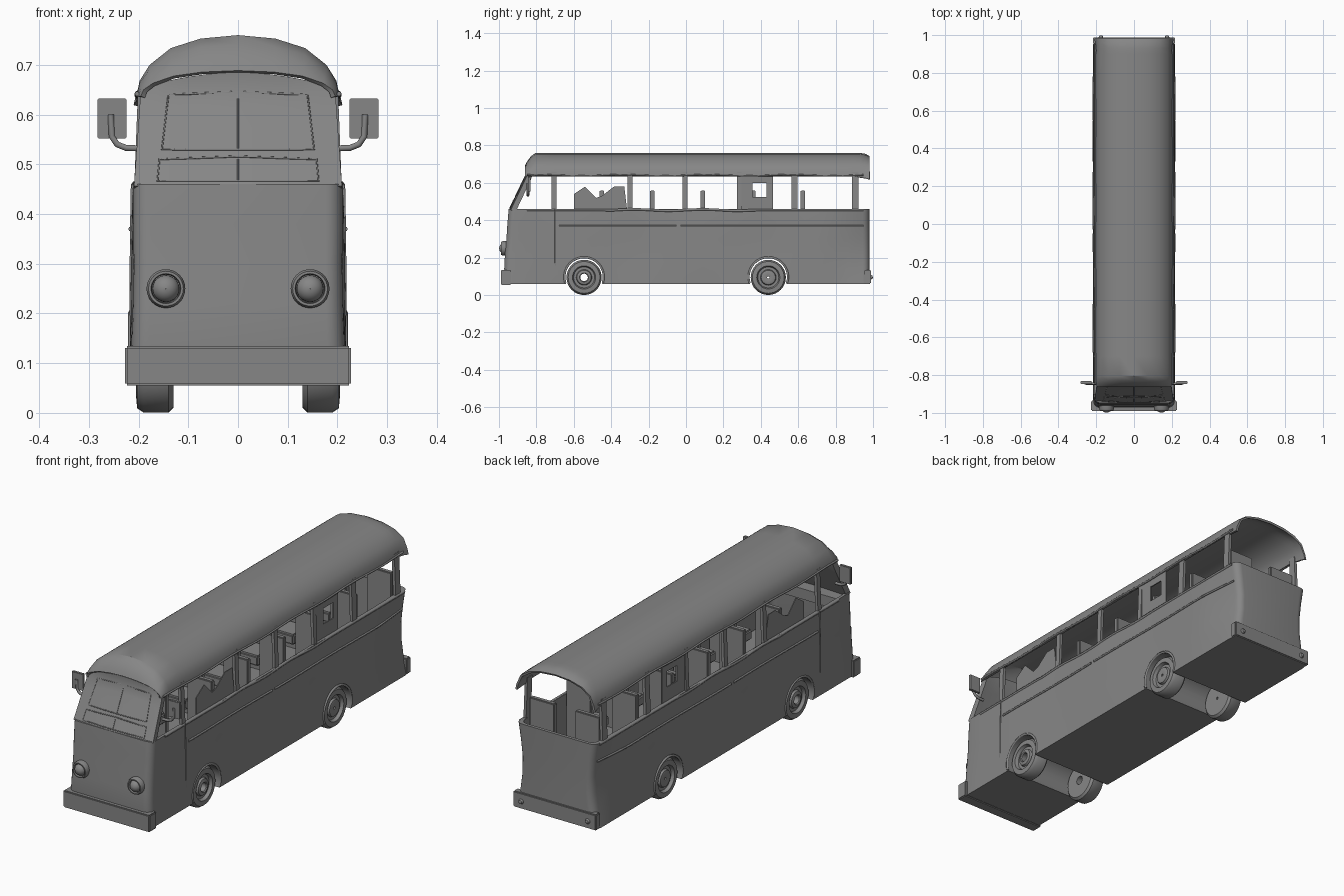
import bpy, bmesh, math
from mathutils import Vector

if "Cube" in bpy.data.objects:
    bpy.data.objects.remove(bpy.data.objects["Cube"])

GREY = bpy.data.materials.new('dark_grey')
GREY.diffuse_color = (0.24, 0.24, 0.24, 1)
GREY.use_nodes = True
GREY.node_tree.nodes["Principled BSDF"].inputs["Base Color"].default_value = GREY.diffuse_color


def smooth(ob, angle=35):
    bpy.ops.object.select_all(action='DESELECT')
    ob.select_set(True)
    bpy.context.view_layer.objects.active = ob
    bpy.ops.object.shade_smooth_by_angle(angle=math.radians(angle))


def finish(bm, name):
    bmesh.ops.recalc_face_normals(bm, faces=bm.faces)
    me = bpy.data.meshes.new(name)
    bm.to_mesh(me)
    bm.free()
    me.materials.append(GREY)
    ob = bpy.data.objects.new(name, me)
    bpy.context.collection.objects.link(ob)
    smooth(ob)
    return ob


def modify(ob, kind, **props):
    m = ob.modifiers.new(kind.title(), kind)
    for k, v in props.items():
        setattr(m, k, v)
    bpy.context.view_layer.objects.active = ob
    bpy.ops.object.modifier_apply(modifier=m.name)
    smooth(ob)


def box(name, x, y, z, bevel=0.0, lean=0.0):
    """Box from (min, max) pairs; lean shifts the top along x."""
    bm = bmesh.new()
    bmesh.ops.create_cube(bm, size=1)
    for v in bm.verts:
        top = v.co.z > 0
        v.co = (x[v.co.x > 0] + (lean if top else 0), y[v.co.y > 0], z[top])
    if bevel:
        bmesh.ops.bevel(bm, geom=bm.edges[:], offset=bevel, segments=2, affect='EDGES')
    return finish(bm, name)


def loft(name, rings, closed=True, caps=False):
    bm = bmesh.new()
    vs = [[bm.verts.new(p) for p in r] for r in rings]
    n = len(vs[0])
    for a, b in zip(vs, vs[1:]):
        for i in range(n if closed else n - 1):
            j = (i + 1) % n
            bm.faces.new((a[i], a[j], b[j], b[i]))
    if caps:
        bm.faces.new(vs[0])
        bm.faces.new(vs[-1])
    return finish(bm, name)


def tube(name, pts, r, cyclic=False):
    cu = bpy.data.curves.new(name, 'CURVE')
    cu.dimensions = '3D'
    cu.bevel_depth = r
    cu.bevel_resolution = 1
    cu.use_fill_caps = True
    cu.materials.append(GREY)
    sp = cu.splines.new('POLY')
    sp.points.add(len(pts) - 1)
    for p, c in zip(sp.points, pts):
        p.co = (*c, 1)
    sp.use_cyclic_u = cyclic
    ob = bpy.data.objects.new(name, cu)
    bpy.context.collection.objects.link(ob)
    return ob


def lathe(name, profile, centre, axis='x', n=32, sign=1):
    """Revolve (radius, offset) points round an axis through centre."""
    rings = []
    for r, o in profile:
        ring = []
        for i in range(n):
            a = 2 * math.pi * i / n
            u, v = r * math.cos(a), r * math.sin(a)
            ring.append(Vector(centre) + Vector((o * sign, u, v) if axis == 'x' else (u, o * sign, v)))
        rings.append(ring)
    return loft(name, rings)


def wobble(y, z):
    """Dented side walls: gentle ripple plus a pinch near the rear."""
    mid = math.sin(math.pi * min(max((z - 0.06) / 0.4, 0), 1))
    pinch = -0.025 * mid * min(max((y - 0.75) / 0.2, 0), 1)
    return pinch + 0.003 * math.sin(9 * y + 1) * mid


def ring(w, yf, yb, z, rad):
    """Rounded-rectangle plan outline of the body at height z."""
    pts = []
    corners = [(w, yb, 0), (-w, yb, 90), (-w, yf, 180), (w, yf, 270)]
    for cx, cy, a0 in corners:
        ox, oy = cx - math.copysign(rad, cx), cy - math.copysign(rad, cy)
        for k in range(6):
            a = math.radians(a0 + 18 * k)
            pts.append((ox + rad * math.cos(a), oy + rad * math.sin(a)))
        if a0 in (90, 270):
            y0, y1 = pts[-1][1], (yf + rad if a0 == 90 else yb - rad)
            pts += [(cx, y0 + (y1 - y0) * k / 24) for k in range(1, 24)]
    return [(x + wobble(y, z) * x / w, y, z) for x, y in pts]


# Lower body: solid tub, hollowed above the floor, with wheel tunnels
LEVELS = [(0.06, 0.217, -0.965), (0.14, 0.216, -0.972), (0.22, 0.214, -0.968), (0.3, 0.213, -0.96),
          (0.38, 0.213, -0.955), (0.46, 0.211, -0.948)]
body = loft('lower_body', [ring(w, yf, 0.98, z, 0.035) for z, w, yf in LEVELS], caps=True)
inner = loft('interior_cutter', [ring(w - 0.014, yf + 0.03, 0.965, z + (0.05 if z > 0.4 else 0), 0.03)
                                 for z, w, yf in LEVELS[2:]], caps=True)
WHEELS = (-0.545, 0.44)
cutters = [inner]
for wy in WHEELS:
    arc = [2 * math.pi * (k + 0.37) / 36 for k in range(36)]
    cutters.append(loft('wheel_tunnel_cutter', [[(x, wy + 0.103 * math.cos(a), 0.0955 + 0.103 * math.sin(a))
                                                 for a in arc] for x in (-0.3, 0.3)], caps=True))
for c in cutters:
    c.hide_render = True
    modify(body, 'BOOLEAN', operation='DIFFERENCE', object=c, solver='MANIFOLD')
    bpy.data.objects.remove(c)

# Roof shell: arched section swept along y, rounded over at both ends
half = [(0.204, 0.637), (0.198, 0.668), (0.178, 0.70), (0.135, 0.734), (0.075, 0.753), (0, 0.76)]
arch = half + [(-x, z) for x, z in half[-2::-1]]
stations = [(-0.862, 0.42, 0.96, 0), (-0.852, 0.6, 0.98, 0), (-0.83, 0.85, 1, 0), (-0.805, 1, 1, 0)]
stations += [(-0.8 + 0.1 * k, 1, 1, 0) for k in range(1, 18)]
stations += [(0.93, 1, 1, -0.008), (0.96, 0.96, 1.01, -0.012), (0.982, 0.86, 1.03, -0.018)]
roof = loft('roof', [[(x * sx, y, 0.637 + (z - 0.637) * sz + (dz if abs(x) > 0.19 else 0)) for x, z in arch]
                     for y, sz, sx, dz in stations], closed=False)
modify(roof, 'SOLIDIFY', thickness=0.01, offset=-1)


# Sloping windscreen panel, slightly bowed
def front_y(x, z):
    return -0.935 + 0.092 * (z - 0.45) / 0.19 + 0.25 * x * x


rows = []
for k in range(7):
    t = k / 6
    w = 0.208 - 0.014 * t
    row = []
    for i in range(13):
        u = -1 + i / 6
        z = 0.45 + t * (0.20 + 0.035 * (1 - u * u))
        row.append((w * u, front_y(w * u, min(z, 0.64)), z))
    rows.append(row)
screen = loft('windscreen_panel', rows, closed=False)
modify(screen, 'SOLIDIFY', thickness=0.028, offset=0)
for name, z0, z1, w0, w1 in (('windscreen_frame', 0.53, 0.64, 0.153, 0.14), ('vent_frame', 0.467, 0.51, 0.162, 0.158)):
    loop = [(w0 * i / 4, z0) for i in range(-4, 5)]
    loop += [(w1 * i / 4, z1 + 0.006 * (1 - abs(i) / 4)) for i in range(4, -5, -1)]
    tube(name, [(x, front_y(x, z) - 0.0155, z) for x, z in loop], 0.0022, True)
    tube('centre_divider', [(0, front_y(0, z) - 0.0155, z) for z in (z0, z1)], 0.0022)

# Bumpers and dashboard
box('front_bumper', (-0.227, 0.227), (-0.99, -0.935), (0.055, 0.135), 0.004)
box('rear_bumper', (-0.218, 0.218), (0.955, 0.988), (0.06, 0.135), 0.004)
box('dashboard', (-0.19, 0.19), (-0.93, -0.86), (0.4, 0.45))

SHARD = [(-0.60, 0.455), (-0.60, 0.54), (-0.54, 0.58), (-0.48, 0.52), (-0.45, 0.53), (-0.385, 0.58),
         (-0.33, 0.58), (-0.315, 0.455)]

for s in (1, -1):
    def mx(a, b):
        return tuple(sorted((s * a, s * b)))

    # Window pillars and rails
    for y, w in ((-0.706, 0.026), (-0.30, 0.026), (-0.005, 0.026), (0.285, 0.024), (0.58, 0.034), (0.905, 0.036)):
        box('window_pillar', mx(0.195, 0.209), (y - w / 2, y + w / 2), (0.45, 0.655), lean=-0.008 * s)
    ys = [-0.85 + 0.05 * k for k in range(37)]
    tube('roof_gutter', [(s * 0.203, y, 0.64 + 0.003 * math.sin(14 * y)) for y in ys], 0.005)
    tube('window_sill', [(s * 0.208, y, 0.455 + 0.004 * math.sin(17 * y) * (abs(y) < 0.4)) for y in ys], 0.007)
    for y0, y1 in ((-0.68, -0.05), (-0.03, 0.95)):
        tube('belt_moulding', [(s * (0.214 + wobble(y, 0.37)), y, 0.37)
                               for y in (y0 + (y1 - y0) * k / 24 for k in range(25))], 0.005)
    tube('door_seam', [(s * (0.213 + wobble(-0.7, z)), -0.7, z) for z in (0.12, 0.2, 0.3, 0.4, 0.46)], 0.003)

    # Broken window pane and boarded pane with a hole
    bm = bmesh.new()
    bm.faces.new([bm.verts.new((s * 0.199, y, z)) for y, z in SHARD])
    modify(finish(bm, 'broken_pane'), 'SOLIDIFY', thickness=0.004, offset=0)
    for y, z in (((0.28, 0.355), (0.455, 0.635)), ((0.43, 0.466), (0.455, 0.635)),
                 ((0.355, 0.43), (0.455, 0.525)), ((0.355, 0.43), (0.6, 0.635))):
        box('holed_pane', mx(0.194, 0.2), y, z)

    # Seats
    for y in (-0.45, -0.18, 0.09, 0.36, 0.625, 0.90):
        box('seat_back', mx(0.055, 0.185), (y - 0.012, y + 0.012), (0.22, 0.56), 0.004)
        box('seat_cushion', mx(0.055, 0.185), (y - 0.13, y - 0.01), (0.3, 0.35), 0.008)

    # Wheels and arch lips
    for wy in WHEELS:
        hub = 0.02 if wy < 0 else 0.006
        prof = [(hub, 0.13), (0.084, 0.13), (0.094, 0.14), (0.094, 0.19), (0.085, 0.203), (0.062, 0.205),
                (0.056, 0.19), (0.042, 0.19), (0.038, 0.2), (0.024, 0.204), (hub, 0.2), (hub, 0.13)]
        lathe('wheel', prof, (0, wy, 0.0945), sign=s)
        lip = [math.radians(-18 + 216 * k / 18) for k in range(19)]
        tube('wheel_arch_lip', [(s * 0.215, wy + 0.105 * math.cos(a), 0.097 + 0.105 * math.sin(a)) for a in lip], 0.006)

    # Headlights and tail lights
    lathe('headlight_ring', [(0.028, -0.975), (0.03, -0.988), (0.035, -0.988), (0.039, -0.978), (0.039, -0.95)],
          (s * 0.145, 0, 0.25), 'y')
    dome = [(0.027 * math.cos(a), -0.974 - 0.025 * math.sin(a)) for a in (math.pi / 2 * k / 6 for k in range(6))]
    lathe('headlight_lens', dome + [(0.0005, -0.999)], (s * 0.145, 0, 0.25), 'y')
    lathe('tail_light', [(0.012, 0.98), (0.012, 0.99), (0.008, 0.997), (0.0005, 0.999)], (s * 0.175, 0, 0.095), 'y', 16)

    # Wing mirrors
    tube('mirror_arm', [(s * x, -0.845, z) for x, z in ((0.195, 0.532), (0.225, 0.533), (0.243, 0.54),
                                                      (0.254, 0.556), (0.256, 0.6))], 0.007)
    box('mirror', mx(0.224, 0.283), (-0.846, -0.832), (0.552, 0.632), 0.002)
